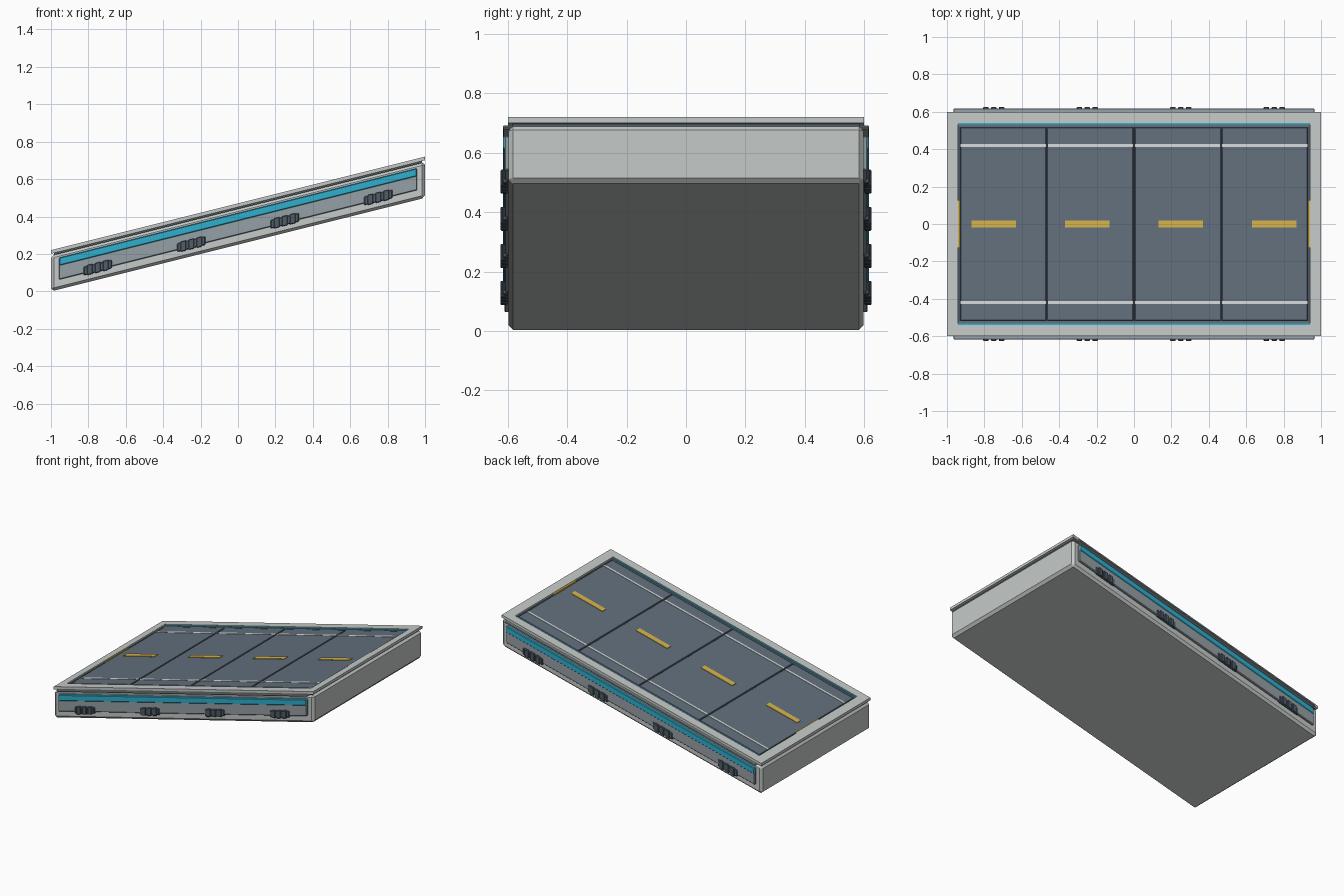
import bpy, bmesh

if "Cube" in bpy.data.objects:
    bpy.data.objects.remove(bpy.data.objects["Cube"])

SLOPE = 0.25  # every part is sheared upward along x


def mat(name, r, g, b):
    m = bpy.data.materials.new(name)
    m.diffuse_color = (r, g, b, 1)
    m.use_nodes = True
    m.node_tree.nodes["Principled BSDF"].inputs["Base Color"].default_value = m.diffuse_color
    return m


LIGHT = mat("light grey", 0.56, 0.59, 0.58)
PANEL = mat("panel grey", 0.30, 0.35, 0.38)
CYAN = mat("cyan", 0.03, 0.43, 0.62)
DECK = mat("slate", 0.122, 0.162, 0.202)
SEAM = mat("dark seam", 0.026, 0.036, 0.045)
CLIP = mat("dark slate", 0.08, 0.109, 0.138)
YELLOW = mat("yellow", 0.66, 0.45, 0.073)
WHITE = mat("line white", 0.68, 0.71, 0.71)


def finish(bm, name, material):
    for v in bm.verts:
        v.co.z += SLOPE * (v.co.x + 1)
    bmesh.ops.recalc_face_normals(bm, faces=bm.faces)
    me = bpy.data.meshes.new(name)
    bm.to_mesh(me)
    bm.free()
    me.materials.append(material)
    ob = bpy.data.objects.new(name, me)
    bpy.context.collection.objects.link(ob)
    return ob


def box(name, material, x, y, h, bevel=0):
    """Box from (min, max) ranges, bevelled, then sheared to the ramp slope."""
    bm = bmesh.new()
    bmesh.ops.create_cube(bm, size=1)
    for v in bm.verts:
        v.co = [r[0] if c < 0 else r[1] for c, r in zip(v.co, (x, y, h))]
    if bevel:
        bmesh.ops.bevel(bm, geom=bm.edges[:], offset=bevel, segments=1,
                        affect='EDGES')
    return finish(bm, name, material)


def frame(name, material, outer, inner, h):
    """Rectangular ring with outer and inner half sizes."""
    bm = bmesh.new()
    loops = []
    for (a, b), z in ((outer, h[0]), (outer, h[1]), (inner, h[1]), (inner, h[0])):
        loops.append([bm.verts.new((sx * a, sy * b, z))
                      for sx, sy in ((-1, -1), (1, -1), (1, 1), (-1, 1))])
    for k in range(4):
        p, q = loops[k], loops[(k + 1) % 4]
        for i in range(4):
            j = (i + 1) % 4
            bm.faces.new((p[i], p[j], q[j], q[i]))
    return finish(bm, name, material)


# Body, shadow gap and top rim
box("ramp_body", LIGHT, (-1, 1), (-0.598, 0.598), (0, 0.192), 0.015)
box("shadow_gap", CLIP, (-0.985, 0.985), (-0.585, 0.585), (0.18, 0.203))
frame("top_rim", LIGHT, (1, 0.6), (0.94, 0.54), (0.201, 0.22))

# Recessed deck with glowing side edges
box("deck_base", SEAM, (-0.945, 0.945), (-0.545, 0.545), (0.19, 0.208))
frame("deck_border", DECK, (0.938, 0.533), (0.932, 0.518), (0.20, 0.211))
for s in (-1, 1):
    box("deck_edge_light", CYAN, (-0.94, 0.94),
        sorted((s * 0.531, s * 0.54)), (0.205, 0.215))
    box("end_marker", YELLOW, sorted((s * 0.93, s * 0.943)),
        (-0.125, 0.125), (0.205, 0.218))

# Four road panels with lane lines and centre dashes
for i in range(4):
    cx = -0.699 + i * 0.466
    px = (cx - 0.228, cx + 0.228)
    box("road_panel", DECK, px, (-0.515, 0.515), (0.20, 0.212), 0.002)
    for s in (-1, 1):
        box("lane_line", WHITE, px, sorted((s * 0.413, s * 0.428)), (0.21, 0.2145))
    dx = -0.75 + i * 0.5
    box("centre_dash", YELLOW, (dx - 0.12, dx + 0.12), (-0.02, 0.02), (0.21, 0.216))

# Side details, mirrored front and back
for s in (-1, 1):
    def side(a, b):
        return sorted((s * a, s * b))

    box("upper_rail", PANEL, (-0.965, 0.965), side(0.57, 0.617), (0.190, 0.201), 0.003)
    box("side_panel", PANEL, (-0.958, 0.958), side(0.58, 0.612), (0.052, 0.168), 0.004)
    box("side_light", CYAN, (-0.955, 0.955), side(0.59, 0.616), (0.127, 0.169), 0.004)
    for i in range(4):
        cx = -0.75 + i * 0.5
        box("clip_base", CLIP, (cx - 0.075, cx + 0.075), side(0.6, 0.618),
            (0.042, 0.088), 0.004)
        for k in (-1, 0, 1):
            rx = cx + k * 0.042
            box("clip_rib", CLIP, (rx - 0.015, rx + 0.015), side(0.605, 0.625),
                (0.038, 0.092), 0.003)
